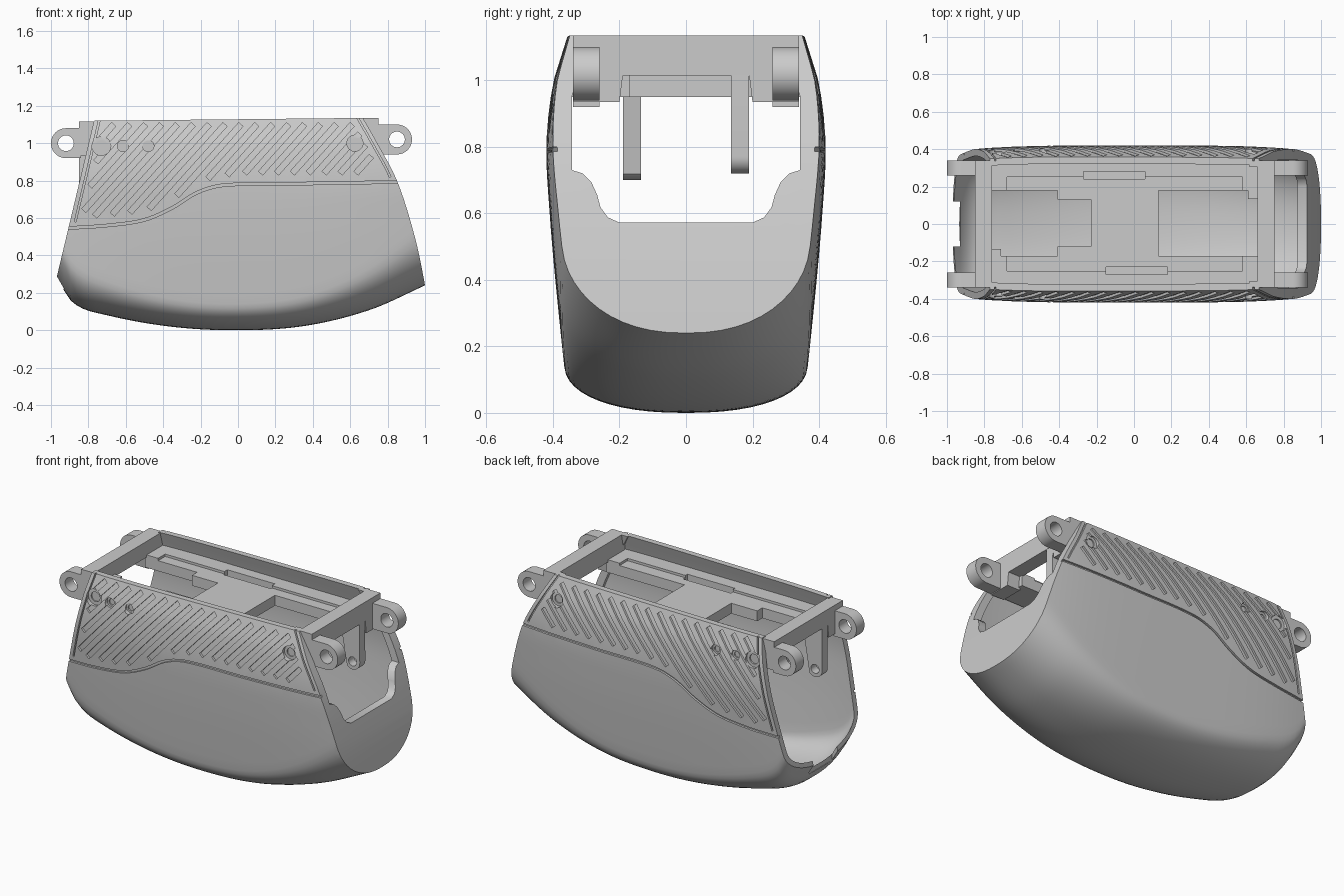
import bpy, bmesh, math
from mathutils import Vector

if "Cube" in bpy.data.objects:
    bpy.data.objects.remove(bpy.data.objects["Cube"])


def spline(tab, x):
    """Smooth interpolation through (x, value) points."""
    x = min(max(x, tab[0][0]), tab[-1][0])
    i = next(k for k in range(len(tab) - 1) if x <= tab[k + 1][0])
    def slope(k):
        a, b = tab[max(k - 1, 0)], tab[min(k + 1, len(tab) - 1)]
        return (b[1] - a[1]) / (b[0] - a[0])
    (x0, y0), (x1, y1) = tab[i], tab[i + 1]
    h = x1 - x0
    t = (x - x0) / h
    return ((2*t**3 - 3*t*t + 1)*y0 + (t**3 - 2*t*t + t)*h*slope(i)
            + (3*t*t - 2*t**3)*y1 + (t**3 - t*t)*h*slope(i + 1))


WIDTH = [(0, .35), (.1, .362), (.4, .393), (.6, .41), (.8, .42), (.98, .402), (1.08, .373), (1.2, .335)]
KEEL = [(-1.06, .42), (-.97, .28), (-.88, .145), (-.7, .08), (-.35, .018), (0, 0), (.35, .022),
        (.7, .107), (1, .24), (1.06, .27)]
CORNER = [(-1.06, .3), (-.9, .22), (-.5, .16), (0, .14), (.5, .18), (1.06, .32)]
RIGHT = [(.0, 1.04), (.24, 1.0), (.5, .945), (.8, .85), (1.0, .745), (1.2, .63)]
SEAM = [(-1, .535), (-.92, .545), (-.7, .56), (-.5, .59), (-.35, .655), (-.22, .735), (-.08, .775),
        (.3, .783), (1, .795)]


def left_edge(z):
    return -.97 + (z - .28) * .2 / .84


def half_width(x, z):
    return spline(WIDTH, z) * (1 - .09 * min(abs(x), 1.05)**4)


def make(name, verts, faces):
    bm = bmesh.new()
    vs = [bm.verts.new(v) for v in verts]
    for f in faces:
        bm.faces.new([vs[i] for i in f])
    bmesh.ops.recalc_face_normals(bm, faces=bm.faces)
    me = bpy.data.meshes.new(name)
    bm.to_mesh(me)
    bm.free()
    ob = bpy.data.objects.new(name, me)
    bpy.context.collection.objects.link(ob)
    return ob


def loft(name, rings):
    """Closed solid through equal-sized rings."""
    n = len(rings[0])
    faces = [(r*n + i, r*n + (i + 1) % n, (r + 1)*n + (i + 1) % n, (r + 1)*n + i)
             for r in range(len(rings) - 1) for i in range(n)]
    faces += [tuple(range(n)), tuple(range((len(rings) - 1)*n, len(rings)*n))]
    return make(name, [p for r in rings for p in r], faces)


def prism(name, pts, axis, a, b):
    put = (lambda p, d: (d, p[0], p[1])) if axis == 'x' else (lambda p, d: (p[0], d, p[1]))
    return loft(name, [[put(p, d) for p in pts] for d in (a, b)])


def box(name, x0, x1, y0, y1, z0, z1):
    return prism(name, [(x0, z0), (x1, z0), (x1, z1), (x0, z1)], 'y', y0, y1)


def arc(cx, cz, r, a0=0, a1=360, n=32):
    m = n if a1 - a0 == 360 else n - 1
    return [(cx + r*math.cos(math.radians(a0 + (a1 - a0)*i/m)),
             cz + r*math.sin(math.radians(a0 + (a1 - a0)*i/m))) for i in range(n)]


def extent(me):
    return [max(v.co[k] for v in me.vertices) - min(v.co[k] for v in me.vertices)
            for k in range(3)] if len(me.vertices) else [0, 0, 0]


def boolean(ob, cutter, op='DIFFERENCE'):
    """Cut and apply; a result that collapses is retried with the next solver."""
    before = extent(ob.data)
    for solver in ('EXACT', 'MANIFOLD', 'FLOAT'):
        m = ob.modifiers.new('cut', 'BOOLEAN')
        m.operation, m.object, m.solver = op, cutter, solver
        bpy.context.view_layer.update()
        result = bpy.data.meshes.new_from_object(ob.evaluated_get(bpy.context.evaluated_depsgraph_get()))
        ob.modifiers.remove(m)
        if all(a > .7*b for a, b in zip(extent(result), before)):
            ob.data = result
            break
        print('retry', ob.name, cutter.name, solver)
    bpy.data.objects.remove(cutter)


def hull(name, off, top):
    """Lofted body, inset by off."""
    rings = []
    for i in range(65):
        x = -1.06 + 2.12*i/64
        zb, r = spline(KEEL, x) + off, spline(CORNER, x) - off
        side = []
        for k in range(13):
            th, e = math.pi/2*k/12, 2/2.3
            z = zb + r*(1 - max(math.cos(th), 0)**e)
            side.append(((half_width(x, z) - off)*math.sin(th)**e, z))
        for k in range(1, 19):
            z = zb + r + (top - zb - r)*k/18
            side.append((half_width(x, z) - off, z))
        rings.append([(x, -y, z) for y, z in side[:0:-1]] + [(x, y, z) for y, z in side])
    return loft(name, rings)


def end_profile(inset, left, top_l, top_r):
    right = [(spline(RIGHT, z) - inset, z) for z in [-.1] + [.05*i for i in range(1, 23)]]
    return [left[0]] + right + [(spline(RIGHT, top_r) - inset, top_r), (left[1], top_l)]


# Outer shell, trimmed by its slanted ends, then hollowed
shell = hull('outer_shell', 0, 1.18)
boolean(shell, prism('trim', end_profile(0, [(left_edge(-.1), -.1), left_edge(1.12)], 1.12, 1.135),
                     'y', -1, 1), 'INTERSECT')
cavity = hull('cavity', .037, 1.21)
boolean(cavity, prism('trim', end_profile(.05, [(-1.2, -.1), -1.2], 1.19, 1.19), 'y', -1, 1), 'INTERSECT')
boolean(shell, cavity)

# Right end opening with rounded shoulders, and a small notch in the left lip
h = [(.20, .572), (.235, .588), (.257, .618), (.267, .655), (.285, .695), (.31, .72), (.343, .73),
     (.343, .95), (.29, 1.2)]
boolean(shell, prism('opening', h + [(-y, z) for y, z in h[::-1]], 'x', .55, 1.2))
boolean(shell, box('lip_notch', -1.1, -.93, -.12, .12, .22, .5))


# Surface grooves: diagonal grip texture, parting seam and edge seams
def strip(path, width, depth, s):
    rings = []
    for i, p in enumerate(path):
        a, b = Vector(path[max(i - 1, 0)]), Vector(path[min(i + 1, len(path) - 1)])
        t = (b - a).normalized() * width/2
        q = [(p[0] - t.y, p[1] + t.x), (p[0] + t.y, p[1] - t.x)]
        ring = [(x, s*(half_width(x, z) - depth), z) for x, z in q]
        rings.append(ring + [(x, s*.6, z) for x, z in q[::-1]])
    return loft('groove', rings)


paths = [([(-.98 + 1.9*i/60, spline(SEAM, -.98 + 1.9*i/60)) for i in range(61)], .014)]
for edge, z0 in ((lambda z: left_edge(z) + .028, .58), (lambda z: spline(RIGHT, z) - .028, .82)):
    paths.append(([(edge(z0 + (1.16 - z0)*i/12), z0 + (1.16 - z0)*i/12) for i in range(13)], .009))
for i in range(34):
    line = [(-1.5 + .085*i + (z - .55)/math.tan(math.radians(48)), z)
            for z in [.55 + .01*k for k in range(56)]]
    line = [(x, z) for x, z in line if z > spline(SEAM, x) + .05
            and left_edge(z) + .06 < x < spline(RIGHT, z) - .06]
    if len(line) > 4:
        paths.append((line[::3] if len(line) % 3 == 1 else line[::3] + [line[-1]], .03))
for p, w in paths:
    for s in (-1, 1):
        boolean(shell, strip(p, w, .013, s))

# Counterbored screw holes on both sides
for s in (-1, 1):
    for x, z, r in ((-.73, .985, .05), (-.615, .985, .03), (-.48, .985, .03), (.625, 1.0, .043)):
        y = half_width(x, z)
        boolean(shell, prism('bore', arc(x, z, r), 'y', s*(y - .022), s*.6))
        boolean(shell, prism('bore', arc(x, z, r*.6), 'y', s*(y - .03), s*.6))

# Inner tray with recess, windows and slots
tray = box('inner_tray', -.77, .67, -.35, .35, .95, 1.03)
for c in ((-.68, .58, -.25, .25, 1.015, 1.1), (-.8, -.41, -.17, .18, .9, 1.1), (-.42, -.23, -.12, .13, .9, 1.1),
          (.13, .7, -.17, .18, .9, 1.1), (-.27, .06, .24, .28, .97, 1.1), (-.15, .18, -.27, -.23, .97, 1.1)):
    boolean(tray, box('window', *c))

# End frames: crossbar, two hinge lugs and one hanging bracket each
for side, s, x0, x1, dz, cx in (('left', -1, -.85, -.76, -.02, -.92), ('right', 1, .66, .75, 0, .85)):
    top = 1.115 if s < 0 else 1.135
    half = [(.34, top), (.34, .935), (.2, .935), (.19, 1.015)]
    prism(side + '_crossbar', half + [(-y, z) for y, z in half[::-1]], 'x', x0, x1)
    xb = x1 - .01 if s > 0 else x0 + .01
    cz = 1.02 + dz
    for y in (-.34, .26):
        a = arc(cx, cz, .08, -90, 90) if s > 0 else arc(cx, cz, .08, 90, 270)
        ends = [(xb, cz + .08), (xb, cz - .08)]
        lug = prism(side + '_hinge_lug', a + (ends if s > 0 else ends[::-1]), 'y', y, y + .08)
        boolean(lug, prism('pin_hole', arc(cx, cz, .042), 'y', -.5, .5))
    out = x1 if s > 0 else x0
    bz = .77 + dz
    pts = arc(.05, bz, .05, 180, 320, 14) + [(.14, 1.03), (.002, 1.03)]
    tab = prism(side + '_bracket', [(out - s*d, z) for d, z in pts], 'y', s*.135, s*.19)
    boolean(tab, prism('pin_hole', arc(out - s*.05, bz, .028), 'y', -.5, .5))

# Smooth shading with sharp edges kept
for ob in bpy.context.collection.objects:
    bpy.ops.object.select_all(action='DESELECT')
    ob.select_set(True)
    bpy.context.view_layer.objects.active = ob
    bpy.ops.object.shade_smooth_by_angle(angle=math.radians(30))
